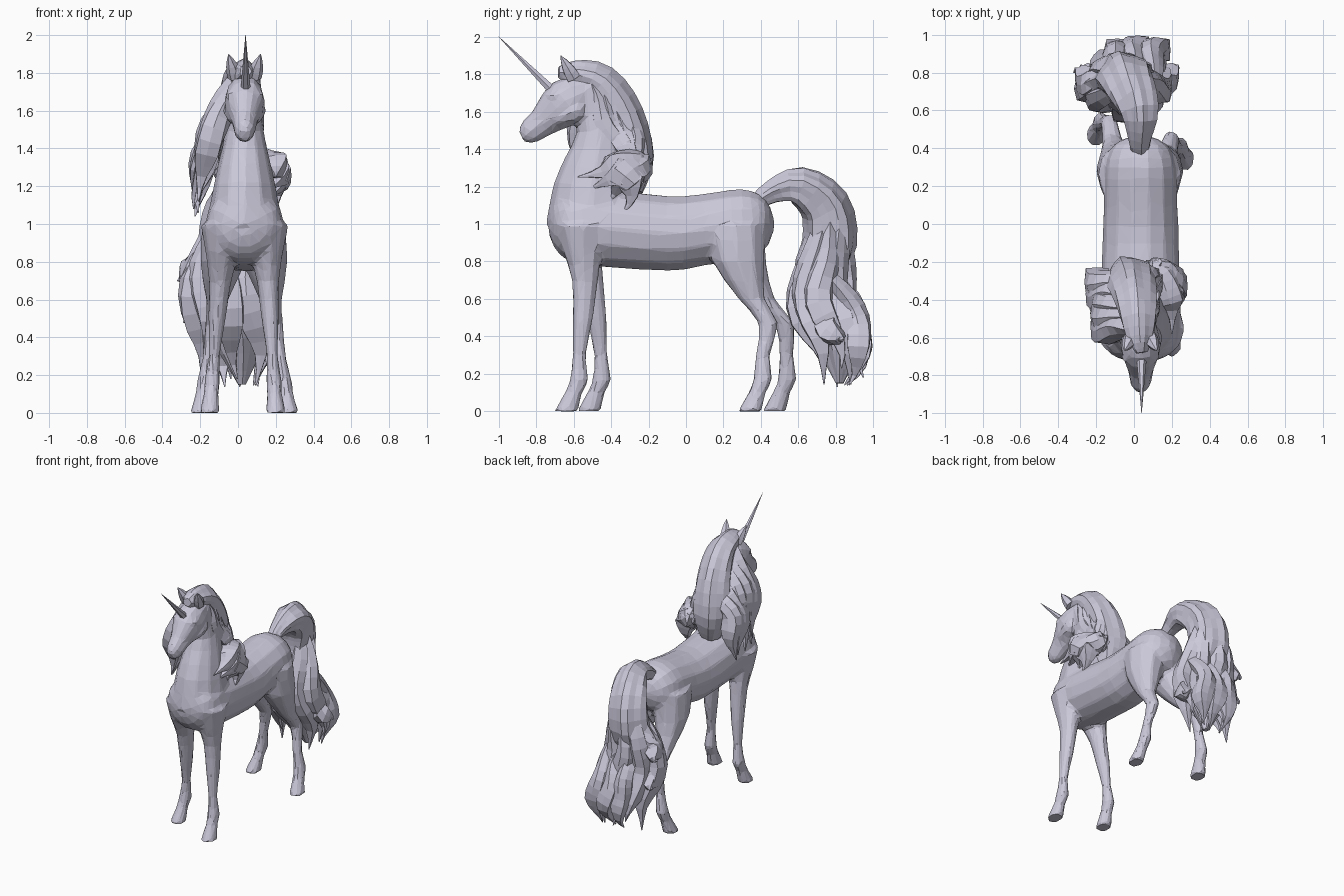
import bpy, bmesh, math
from mathutils import Vector

default_cube = bpy.data.objects.get("Cube")
if default_cube:
    bpy.data.objects.remove(default_cube)

coat = bpy.data.materials.new("lavender_grey")
coat.use_nodes = True
coat.diffuse_color = (0.6, 0.58, 0.7, 1)
shader = coat.node_tree.nodes["Principled BSDF"]
shader.inputs["Base Color"].default_value = coat.diffuse_color

CENTRE = 0.035
SIDEWAYS, BACKWARD, UPWARD = Vector((1, 0, 0)), Vector((0, 1, 0)), Vector((0, 0, 1))


def finish(name, bm):
    """Turn the bmesh into a named, coloured object."""
    bmesh.ops.recalc_face_normals(bm, faces=bm.faces)
    mesh = bpy.data.meshes.new(name)
    bm.to_mesh(mesh)
    bm.free()
    mesh.materials.append(coat)
    obj = bpy.data.objects.new(name, mesh)
    bpy.context.collection.objects.link(obj)
    return obj


def loft(bm, path, sides=12, aspect=1.0, axis=None, lobes=0, depth=0.0, twist=0.0):
    """Skin a path of (x, y, z, radius); lobes groove the cross-section like hair."""
    centres = [Vector(point[:3]) for point in path]
    last = len(path) - 1
    loops = []
    for i, centre in enumerate(centres):
        along = axis or (centres[min(i + 1, last)] - centres[max(i - 1, 0)]).normalized()
        across = (SIDEWAYS - along * SIDEWAYS.dot(along)).normalized()
        outward = along.cross(across) * aspect
        loop = []
        for k in range(sides):
            angle = math.tau * k / sides
            radius = path[i][3] * (1 + depth * math.cos(lobes * angle + twist * i))
            offset = across * math.cos(angle) + outward * math.sin(angle)
            loop.append(bm.verts.new(centre + offset * radius))
        loops.append(loop)
    for lower, upper in zip(loops, loops[1:]):
        for k in range(sides):
            following = (k + 1) % sides
            bm.faces.new((lower[k], lower[following], upper[following], upper[k]))
    bm.faces.new(loops[0])
    bm.faces.new(loops[-1])


def smooth_path(points, steps=3):
    """Resample a few control points along a Catmull-Rom curve."""
    padded = [points[0], *points, points[-1]]
    result = []
    for quad in zip(padded, padded[1:], padded[2:], padded[3:]):
        for step in range(steps):
            t = step / steps
            result.append([
                b + t * ((c - a) + t * ((2 * a - 5 * b + 4 * c - d) + t * (3 * b - a - 3 * c + d))) / 2
                for a, b, c, d in zip(*quad)])
    return result + [points[-1]]


def lock(bm, root, bend, tip, phase=0, radius=0.075, wave=0.02, steps=11):
    """A wavy strand of hair on a bent arc that swells, then tapers to a point."""
    root, bend, tip = Vector(root), Vector(bend), Vector(tip)
    path = []
    for i in range(steps + 1):
        t = i / steps
        point = root.lerp(bend, t).lerp(bend.lerp(tip, t), t)
        swing = wave * (0.5 + t) * math.sin(math.tau * t * 1.5 + phase)
        point += Vector((swing * math.sin(phase), swing * math.cos(phase), 0))
        swell = (1 + math.sin(math.pi * t)) / 2 * min(1, 3 - 3 * t)
        path.append((*point, radius * swell + 0.003))
    loft(bm, path, sides=8, lobes=4, depth=0.15, twist=0.4)


def spike(name, base, tip, radius, power):
    """A pointed part; a higher power gives fuller sides."""
    bm = bmesh.new()
    base, tip = Vector(base), Vector(tip)
    levels = [i / 4 for i in range(5)]
    loft(bm, [(*base.lerp(tip, t), radius * (1 - t ** power) + 0.001) for t in levels], sides=6)
    finish(name, bm)


def centred(profile):
    return smooth_path([(CENTRE, *point) for point in profile])


body = bmesh.new()

# torso from chest to rump
torso = [(-.73, 1, .06), (-.68, 1, .16), (-.55, .99, .21), (-.1, .95, .203),
         (.1, .97, .195), (.3, 1, .19), (.42, 1, .14), (.47, 1, .03)]
loft(body, centred(torso), sides=14, axis=BACKWARD)

# neck and head
neck = [(-.5, 1, .2), (-.5, 1.2, .165), (-.46, 1.5, .1), (-.54, 1.74, .08)]
head = [(-.5, 1.72, .07), (-.64, 1.65, .108), (-.77, 1.54, .067), (-.84, 1.49, .055), (-.88, 1.47, .03)]
loft(body, centred(neck), aspect=1.25)
loft(body, centred(head), aspect=1.2)

# cheeks and eyelids
for side in (-1, 1):
    x = CENTRE + side * 0.08
    loft(body, [(x, -.73, 1.69, .01), (x, -.7, 1.68, .025), (x, -.66, 1.67, .01)], sides=6)
    x = CENTRE + side * 0.05
    loft(body, smooth_path([(x, -.55, 1.62, .05), (x, -.61, 1.6, .065), (x, -.7, 1.56, .04)]), sides=8)

# legs: (y, z, radius) down to the cannon, then a shared foot below the fetlock
FORE = [(-.55, 1, .13), (-.55, .85, .09), (-.54, .7, .06), (-.55, .5, .047), (-.57, .3, .03)]
HIND = [(.26, 1, .14), (.28, .8, .12), (.35, .6, .06), (.44, .47, .045), (.41, .3, .032)]
FOOT = [(0, .17, .043), (-.03, .1, .04), (-.07, 0, .055)]


def leg(profile, hip_x, foot_x, stride):
    ankle = profile[-1][0]
    rings = []
    for y, z, radius in profile + [(ankle + y, z, radius) for y, z, radius in FOOT]:
        x = foot_x + (hip_x - foot_x) * min(1, z)
        reach = max(0, min(1, 1.5 - 1.8 * z))
        rings.append((x, y + stride * reach, z, radius))
    loft(body, smooth_path(rings, 2), sides=10, aspect=1.2, axis=UPWARD)


leg(FORE, .14, .2, 0)
leg(FORE, -.07, -.15, .12)
leg(HIND, .11, .27, 0)
leg(HIND, -.05, -.2, .13)

# fuse the body into one faceted skin
skin = finish("body", body)
remesh = skin.modifiers.new("Fuse", "REMESH")
remesh.mode = "VOXEL"
remesh.voxel_size = 0.013
relax = skin.modifiers.new("Relax", "SMOOTH")
relax.iterations = 6
facet = skin.modifiers.new("Facet", "DECIMATE")
facet.ratio = 0.05

# ears and horn
for name, side in (("left_ear", 1), ("right_ear", -1)):
    spike(name, (CENTRE + side * .05, -.6, 1.78), (CENTRE + side * .085, -.67, 1.9), .04, 2)
spike("horn", (.04, -.72, 1.72), (.04, -1, 2), .025, 1)

# mane along the crest
mane = bmesh.new()
crest = [(.04, -.68, 1.81, .03), (.03, -.6, 1.8, .07), (.02, -.46, 1.75, .1),
         (0, -.35, 1.58, .12), (-.02, -.3, 1.35, .13), (0, -.3, 1.17, .07)]
loft(mane, smooth_path(crest), sides=16, lobes=5, depth=.08, twist=.3)

# long locks hanging on the right side of the neck
for i in range(5):
    drop = i * 0.06
    lock(mane, (.01, drop - .56, 1.78 - drop), (-.18 - drop / 3, drop - .55, 1.5 - drop / 2),
         (-.21, drop - .52, 1.12 - drop / 3), phase=i)

# shorter locks lying close on the left side of the crest
for i in range(4):
    drop = i * 0.07
    lock(mane, (.06, drop - .52, 1.78 - drop), (.1, drop - .45, 1.55 - drop), (.08, -.26, 1.25),
         phase=i, radius=.055)

# curl sweeping forward over the left shoulder
for i in range(4):
    drop = i * 0.08
    lock(mane, (.07, -.24, 1.32), (.22, -.27, 1.33), (.2, drop - .58, 1.25 - drop * .8),
         phase=i, radius=.085)
finish("mane", mane)

# tail, arched then hanging
tail = bmesh.new()
core = [(.03, .36, 1.1, .04), (.03, .46, 1.17, .06), (.03, .6, 1.2, .1), (-.03, .74, 1.09, .13),
        (-.06, .77, .9, .14), (-.05, .71, .7, .13), (0, .81, .42, .14), (.02, .82, .15, .02)]
loft(tail, smooth_path(core), sides=18, lobes=5, depth=.09, twist=.3)

# wavy locks around the core
for i in range(8):
    turn = math.tau * i / 8
    out, back = math.cos(turn), math.sin(turn)
    lock(tail, (.08 * out - .05, .77 + .06 * back, 1), (.22 * out - .08, .67 + .12 * back, .6),
         (.16 * out, .83 + .1 * back, .18 + .05 * math.cos(3 * turn)), phase=i, radius=.08, wave=.03)

# full curls low at the back
for i in range(3):
    x = .1 * i - .1
    lock(tail, (x, .78, .7), (x, 1.03, .42), (x + .03, .86, .14), phase=i, radius=.07)

# flicked ends on both sides
for tip in [(-.32, .8, .7), (-.29, .82, .48), (.24, .82, .38)]:
    lock(tail, (-.05, .76, tip[2] + .3), (tip[0] * .8, .75, tip[2]), tip, radius=.07)
finish("tail", tail)
